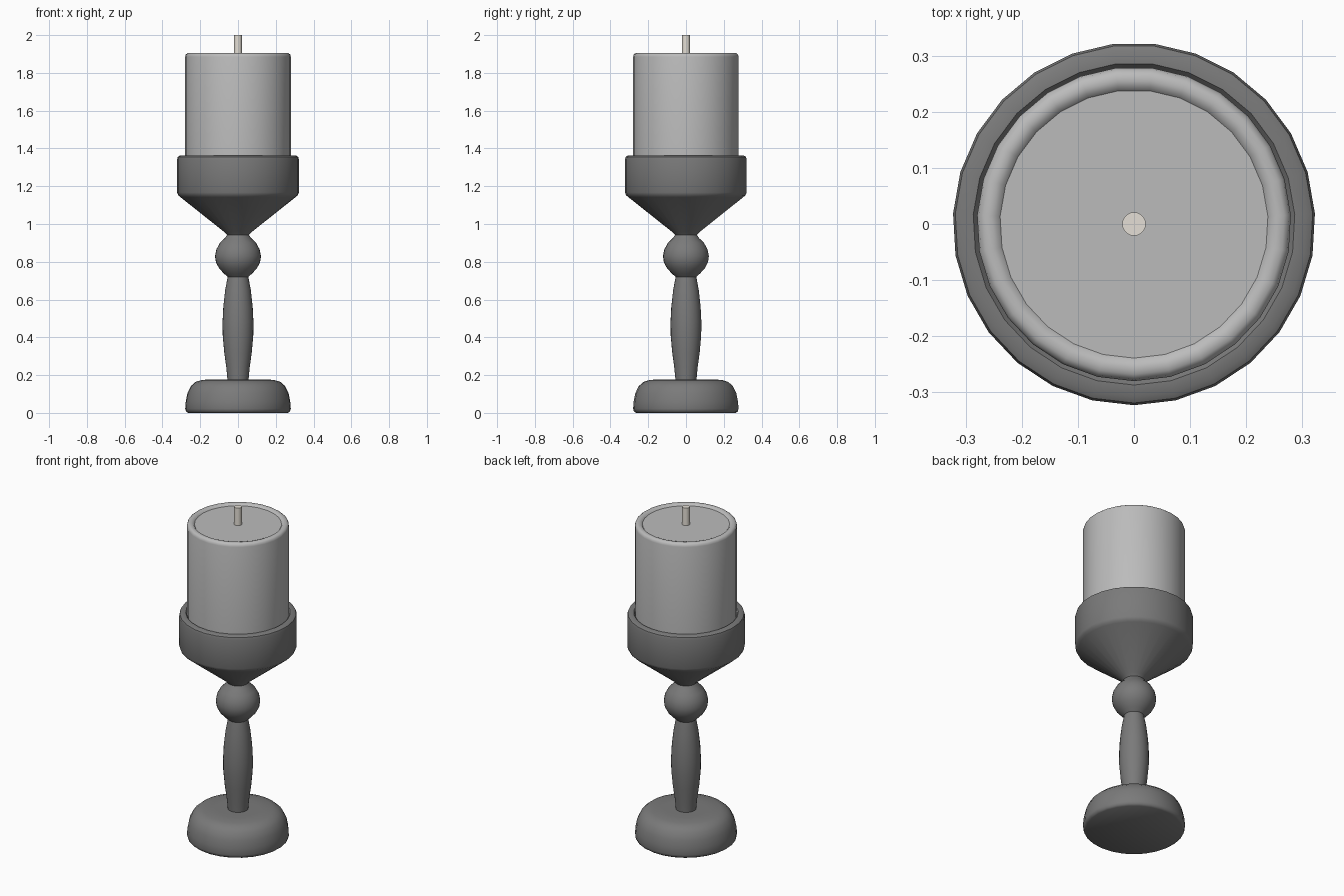
import bpy, math

if "Cube" in bpy.data.objects:
    bpy.data.objects.remove(bpy.data.objects["Cube"])


def lathe(name, profile, color, sides=27):
    """Revolve an (r, z) profile around z; points with r = 0 become poles."""
    verts, faces, rings = [], [], []
    for r, z in profile:
        start = len(verts)
        if r == 0:
            verts.append((0, 0, z))
            rings.append([start] * sides)
        else:
            for i in range(sides):
                a = -math.pi / 2 + 2 * math.pi * i / sides
                verts.append((r * math.cos(a), r * math.sin(a), z))
            rings.append(list(range(start, start + sides)))
    for low, high in zip(rings, rings[1:]):
        for i in range(sides):
            j = (i + 1) % sides
            quad = [low[i], low[j], high[j], high[i]]
            faces.append(list(dict.fromkeys(quad)))
    mesh = bpy.data.meshes.new(name)
    mesh.from_pydata(verts, [], faces)
    mesh.update()
    mat = bpy.data.materials.new(name + "_material")
    mat.diffuse_color = (*color, 1)
    mat.use_nodes = True
    mat.node_tree.nodes["Principled BSDF"].inputs["Base Color"].default_value = mat.diffuse_color
    mesh.materials.append(mat)
    ob = bpy.data.objects.new(name, mesh)
    bpy.context.collection.objects.link(ob)
    bpy.ops.object.select_all(action='DESELECT')
    ob.select_set(True)
    bpy.context.view_layer.objects.active = ob
    bpy.ops.object.shade_smooth_by_angle(angle=math.radians(38))
    return ob


# Turned holder: domed foot, swelling stem, ball, funnel and cup rim
foot = [(0, 0), (.265, 0), (.276, .008), (.28, .022), (.277, .06), (.268, .105),
        (.25, .142), (.225, .164), (.19, .175), (.12, .177), (.056, .177)]
stem = [(.062, .24), (.073, .32), (.081, .41), (.082, .48), (.078, .56),
        (.068, .65), (.055, .72)]
ball = [(.075, .738), (.1, .765), (.117, .797), (.122, .83), (.115, .865),
        (.096, .9), (.07, .925), (.058, .942)]
cup = [(.072, .957), (.305, 1.142), (.317, 1.152), (.323, 1.167), (.323, 1.342),
       (.319, 1.356), (.308, 1.362), (.287, 1.362), (.279, 1.352)]
lathe("candle_holder", foot + stem + ball + cup, (.195, .195, .195))

# Pillar candle with rounded rim and slightly sunken top
lathe("candle", [(.28, 1.345), (.28, 1.885), (.277, 1.897), (.268, 1.904),
                 (.256, 1.905), (.246, 1.902), (.239, 1.894), (0, 1.894)],
      (.5, .5, .5))

# Wick
lathe("wick", [(.021, 1.89), (.021, 2.0), (0, 2.0)], (.78, .74, .67), 20)
